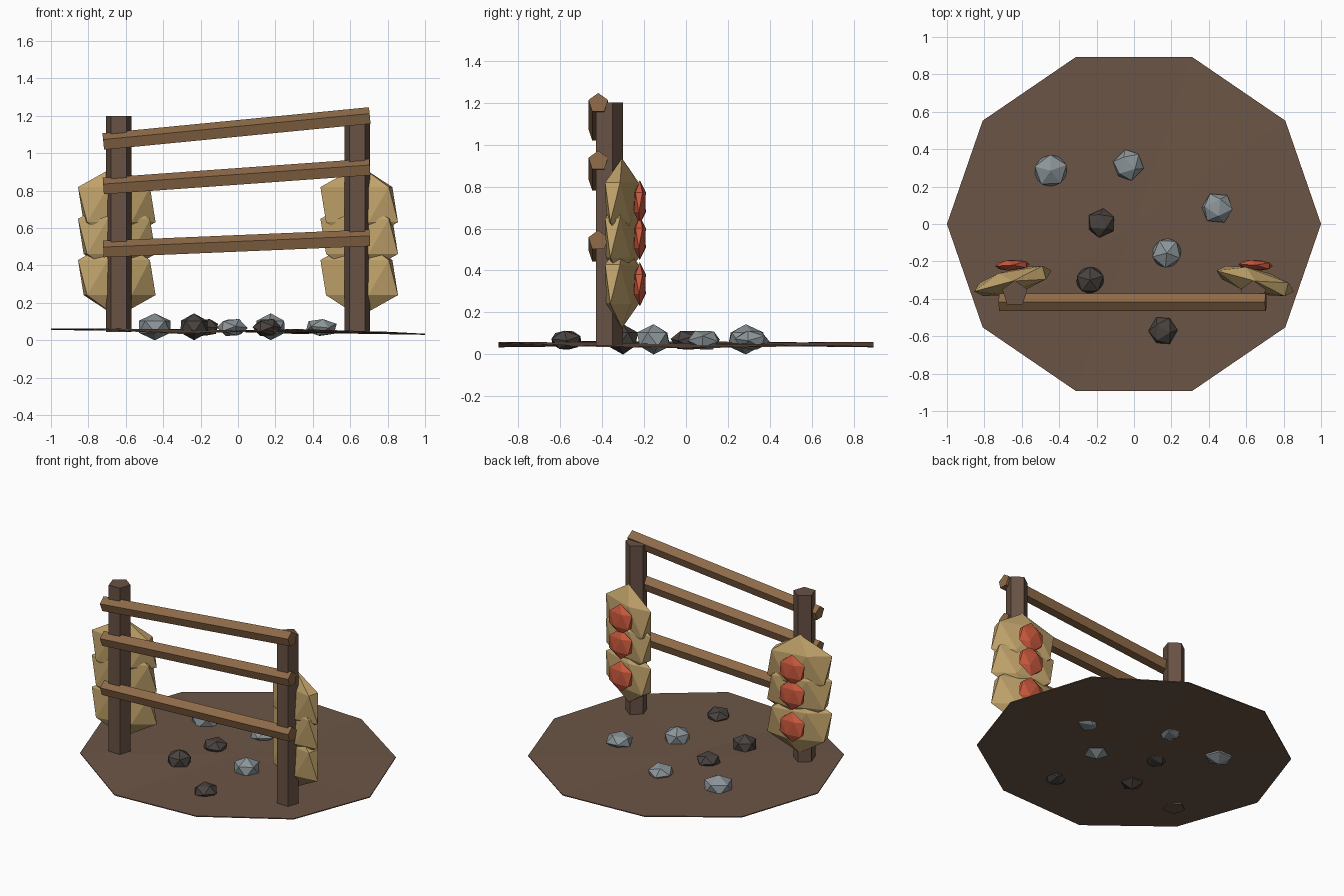
import bpy, bmesh, math
from mathutils import Matrix, Vector

if "Cube" in bpy.data.objects:
    bpy.data.objects.remove(bpy.data.objects["Cube"], do_unlink=True)


def material(name, rgb):
    """Flat material from 0-255 display colour, stored as linear."""
    lin = [((c / 255 + 0.055) / 1.055) ** 2.4 for c in rgb] + [1.0]
    m = bpy.data.materials.new(name)
    m.use_nodes = True
    m.diffuse_color = lin
    m.node_tree.nodes["Principled BSDF"].inputs["Base Color"].default_value = lin
    return m


earth = material("earth brown", (108, 85, 70))
bark = material("post brown", (104, 82, 68))
plank = material("rail brown", (142, 106, 72))
straw = material("straw yellow", (192, 162, 106))
red = material("brick red", (204, 90, 62))
pale = material("pale stone", (140, 149, 153))
dark = material("dark stone", (73, 67, 63))


def add(name, bm, mat):
    bmesh.ops.recalc_face_normals(bm, faces=bm.faces)
    me = bpy.data.meshes.new(name)
    bm.to_mesh(me)
    bm.free()
    me.materials.append(mat)
    ob = bpy.data.objects.new(name, me)
    bpy.context.collection.objects.link(ob)
    return ob


def gem(name, mat, loc, size, turn=0, tilt=0, spin=0):
    """Squashed icosahedron: tilt and spin before scaling, turn after."""
    bm = bmesh.new()
    bmesh.ops.create_icosphere(bm, subdivisions=1, radius=1)
    rot = lambda a, axis: Matrix.Rotation(math.radians(a), 4, axis)
    bm.transform(Matrix.Translation(loc) @ rot(turn, 'Z')
                 @ Matrix.Diagonal((*size, 1)) @ rot(tilt, 'X') @ rot(spin, 'Z'))
    return add(name, bm, mat)


def beam(name, mat, start, end, radius, up):
    """Five-sided bar from start to end with one edge pointing along up."""
    start, end, up = Vector(start), Vector(end), Vector(up)
    axis = (end - start).normalized()
    up = (up - axis * up.dot(axis)).normalized()
    side = axis.cross(up)
    bm = bmesh.new()
    rings = []
    for p in (start, end):
        rings.append([bm.verts.new(p + radius * (up * math.cos(a) + side * math.sin(a)))
                      for a in (math.tau * i / 5 for i in range(5))])
    for i in range(5):
        j = (i + 1) % 5
        bm.faces.new((rings[0][i], rings[0][j], rings[1][j], rings[1][i]))
    for r in rings:
        bm.faces.new(r)
    return add(name, bm, mat)


# Uneven ten-sided patch of ground
bm = bmesh.new()
heights = (.035, .045, .04, .06, .058, .062, .064, .04, .06, .045)
top, low = [], []
for i, z in enumerate(heights):
    a = math.tau * i / 10
    x, y = math.cos(a), 0.94 * math.sin(a)
    top.append(bm.verts.new((x, y, z)))
    low.append(bm.verts.new((x, y, z - 0.006)))
peak, pit = bm.verts.new((0, 0, .053)), bm.verts.new((0, 0, .045))
for i in range(10):
    j = (i + 1) % 10
    bm.faces.new((peak, top[i], top[j]))
    bm.faces.new((pit, low[j], low[i]))
    bm.faces.new((top[i], low[i], low[j], top[j]))
add("ground", bm, earth)

# Posts, with straw bundles and red pads behind each
for side, s in (("right", -1), ("left", 1)):
    beam(side + "_post", bark, (s * .637, -.372, .045), (s * .637, -.372, 1.2), .071, (0, 1, 0))
    for i, z in enumerate((.335, .555, .725)):
        gem(f"{side}_straw_bundle_{i + 1}", straw, (s * .648, -.305, z),
            (.24, .07, .21), turn=-15 * s, spin=180)
        gem(f"{side}_red_pad_{i + 1}", red, (s * .65, -.22, z),
            (.102, .032, .105), turn=-3 * s, spin=180)

# Three slanted rails across the front
for name, z0, z1 in (("lower", .483, .543), ("middle", .82, .922), ("top", 1.058, 1.197)):
    beam(name + "_rail", plank, (-.72, -.418, z0), (.705, -.418, z1), .049, (0, 0, 1))

# Loose stones: tall ones stand on a point, low ones lie tilted
stones = [
    (pale, -.445, .285, .1, 0, 20), (pale, -.03, .315, .088, 30, 60),
    (pale, .445, .085, .09, 30, 10), (pale, .175, -.155, .09, 0, 50),
    (dark, -.175, .005, .082, 30, 40), (dark, -.235, -.3, .084, 0, 18),
    (dark, .155, -.57, .082, 30, 75),
]
for i, (mat, x, y, r, tilt, turn) in enumerate(stones):
    tall = tilt == 0
    gem(f"stone_{i + 1}", mat, (x, y, .072 if tall else .068),
        (r, r * .95, .072 if tall else .052), turn=turn, tilt=tilt)
